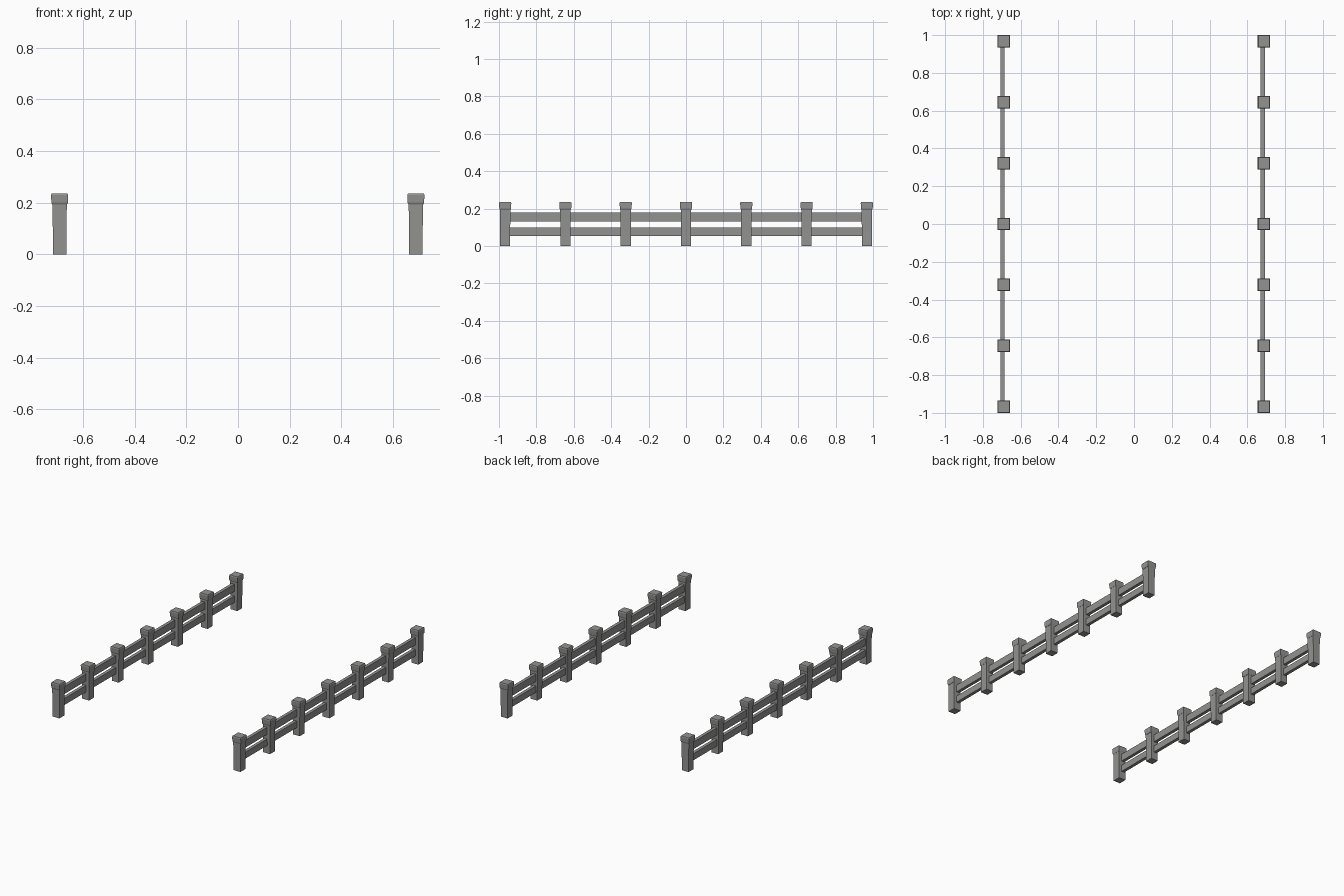
import bpy, bmesh

cube = bpy.data.objects.get("Cube")
if cube:
    bpy.data.objects.remove(cube, do_unlink=True)

grey = bpy.data.materials.new("weathered grey")
grey.use_nodes = True
colour = (0.29, 0.29, 0.285, 1)
grey.diffuse_color = colour
grey.node_tree.nodes["Principled BSDF"].inputs["Base Color"].default_value = colour


def loft(name, rings, location):
    """Skin a stack of rectangles given as (half x, half y, z)."""
    bm = bmesh.new()
    loops = [[bm.verts.new((sx * hx, sy * hy, z))
              for sx, sy in ((-1, -1), (1, -1), (1, 1), (-1, 1))]
             for hx, hy, z in rings]
    for low, high in zip(loops, loops[1:]):
        for i in range(4):
            j = (i + 1) % 4
            bm.faces.new((low[i], low[j], high[j], high[i]))
    bm.faces.new(loops[0][::-1])
    bm.faces.new(loops[-1])
    mesh = bpy.data.meshes.new(name)
    bm.to_mesh(mesh)
    bm.free()
    mesh.materials.append(grey)
    obj = bpy.data.objects.new(name, mesh)
    obj.location = location
    bpy.context.collection.objects.link(obj)
    return obj


POSTS = 7
END = 0.967
STEP = 2 * END / (POSTS - 1)
POST = [(0.026, 0.027, 0), (0.026, 0.027, 0.07), (0.028, 0.028, 0.2)]
CAP = [(0.029, 0.028, 0.193), (0.032, 0.031, 0.2),
       (0.033, 0.033, 0.23), (0.03, 0.03, 0.236)]

for side, x in (("right", -0.69), ("left", 0.688)):
    # Square posts with flared caps
    for n in range(POSTS):
        y = -END + n * STEP
        loft(f"{side}_post_{n + 1}", POST, (x, y, 0))
        loft(f"{side}_post_cap_{n + 1}", CAP, (x, y, 0))
    # Two thin rails between each pair of posts, set slightly off centre
    for n in range(POSTS - 1):
        y = -END + (n + 0.5) * STEP
        for level, bottom, top in (("lower", 0.054, 0.099), ("upper", 0.13, 0.18)):
            loft(f"{side}_{level}_rail_{n + 1}",
                 [(0.011, STEP / 2, bottom), (0.011, STEP / 2, top)],
                 (x - 0.006, y, 0))
